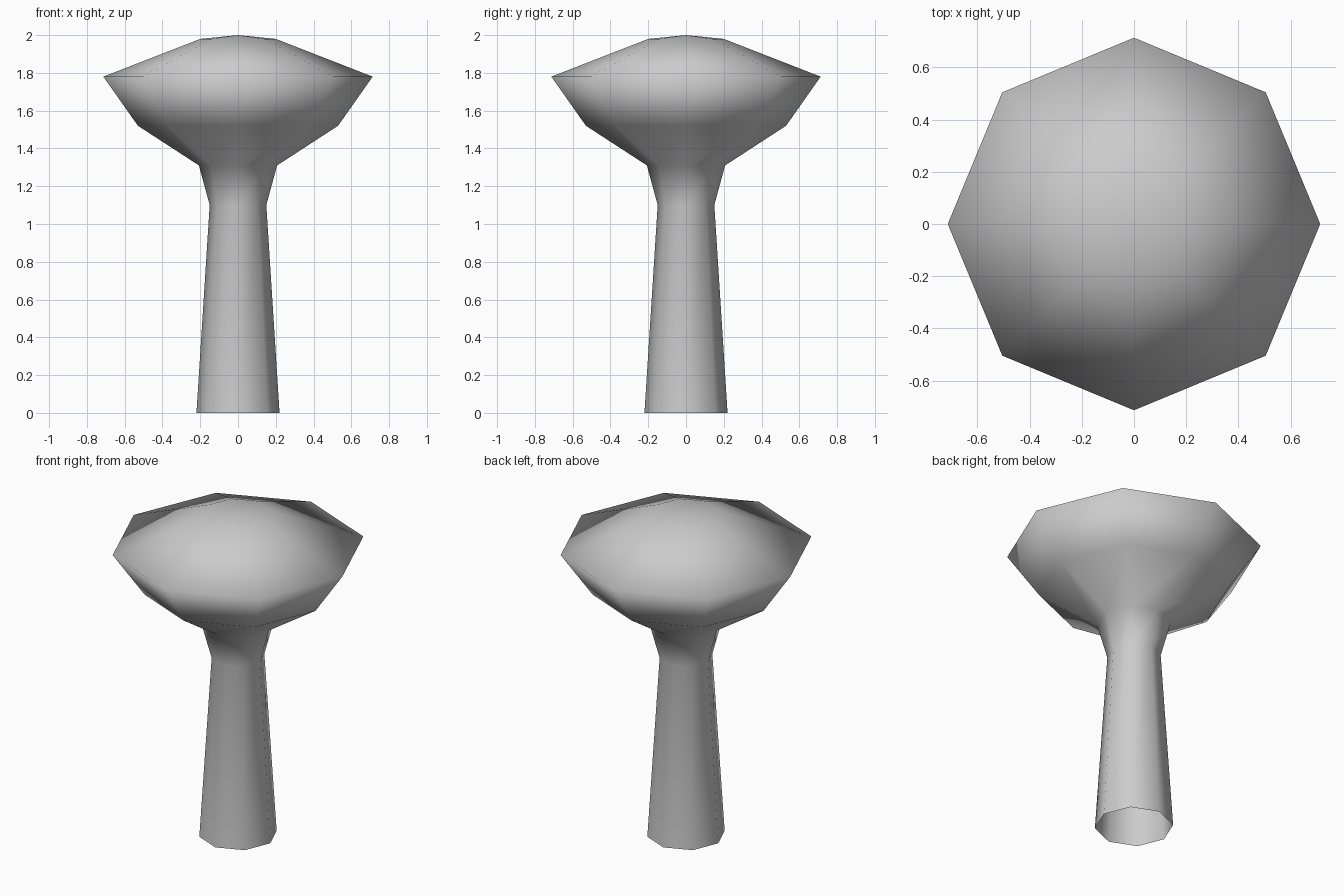
import bpy
import bmesh
from math import cos, sin, tau

cube = bpy.data.objects.get("Cube")
if cube:
    bpy.data.objects.remove(cube, do_unlink=True)

SIDES = 8
# Radius and height of each ring, from the open foot to the roof
PROFILE = [(0.22, 0), (0.15, 1.1), (0.207, 1.31), (0.53, 1.52),
           (0.713, 1.78), (0.2, 1.98)]
APEX = 2.0

# Plain grey paint
grey = bpy.data.materials.new("grey_paint")
grey.use_nodes = True
colour = (0.6, 0.6, 0.6, 1)
grey.diffuse_color = colour
grey.node_tree.nodes["Principled BSDF"].inputs["Base Color"].default_value = colour

# Tower shell: rings joined by quads, closed by a shallow roof fan
bm = bmesh.new()
rings = [[bm.verts.new((r * cos(tau * i / SIDES), r * sin(tau * i / SIDES), z))
          for i in range(SIDES)] for r, z in PROFILE]
for low, high in zip(rings, rings[1:]):
    for i in range(SIDES):
        j = (i + 1) % SIDES
        bm.faces.new((low[i], low[j], high[j], high[i]))
tip = bm.verts.new((0, 0, APEX))
for i in range(SIDES):
    bm.faces.new((rings[-1][i], rings[-1][(i + 1) % SIDES], tip))
for face in bm.faces:
    face.smooth = True

mesh = bpy.data.meshes.new("water_tower")
bm.to_mesh(mesh)
bm.free()
mesh.materials.append(grey)
tower = bpy.data.objects.new("water_tower", mesh)
bpy.context.collection.objects.link(tower)
